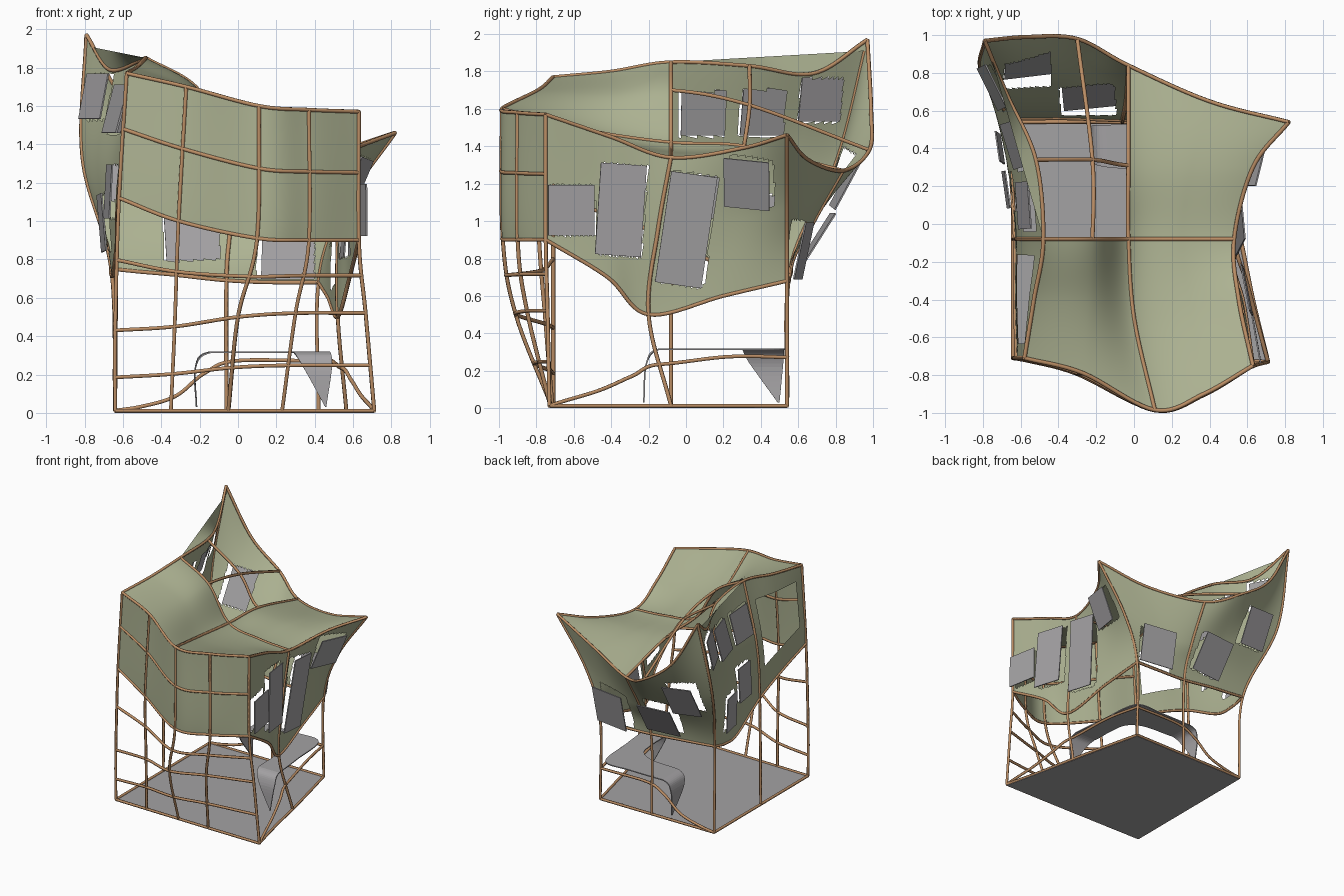
import bpy, math
from mathutils import Vector, Matrix

if "Cube" in bpy.data.objects:
    bpy.data.objects.remove(bpy.data.objects["Cube"])

def material(name, col):
    m = bpy.data.materials.new(name)
    m.diffuse_color = (*col, 1)
    m.use_nodes = True
    m.node_tree.nodes["Principled BSDF"].inputs["Base Color"].default_value = m.diffuse_color
    return m

OLIVE = material("olive fabric", (0.42, 0.45, 0.29))
GREY = material("grey panel", (0.37, 0.36, 0.37))
COPPER = material("copper tube", (0.50, 0.27, 0.13))

def mesh_object(name, verts, faces, mat, smooth=False):
    me = bpy.data.meshes.new(name)
    me.from_pydata([tuple(v) for v in verts], [], faces)
    me.materials.append(mat)
    me.update()
    for p in me.polygons:
        p.use_smooth = smooth
    ob = bpy.data.objects.new(name, me)
    bpy.context.collection.objects.link(ob)
    return ob

def spline(pts, t):
    """Smooth curve through all points; t counts points."""
    n = len(pts) - 1
    i = min(max(int(t), 0), n - 1)
    f = t - i
    p1, p2 = pts[i], pts[i + 1]
    p0 = pts[i - 1] if i > 0 else 2 * p1 - p2
    p3 = pts[i + 2] if i + 2 <= n else 2 * p2 - p1
    return 0.5 * (2 * p1 + (p2 - p0) * f + (2 * p0 - 5 * p1 + 4 * p2 - p3) * f * f
                  + (3 * p1 - p0 - 3 * p2 + p3) * f ** 3)

def surface(rows):
    rows = [[Vector(p) for p in r] for r in rows]
    return lambda u, v: spline([spline(r, u) for r in rows], v)

def fabric(name, S, nu, v0, v1, skip=lambda u, v: False, k=28):
    """Cloth sheet on a surface, leaving out faces where skip(u, v) is true."""
    w, nv = nu * k + 1, (v1 - v0) * k
    verts = [S(i / k, v0 + j / k) for j in range(nv + 1) for i in range(w)]
    faces = [(j * w + i, j * w + i + 1, (j + 1) * w + i + 1, (j + 1) * w + i)
             for j in range(nv) for i in range(w - 1)
             if not skip((i + .5) / k, v0 + (j + .5) / k)]
    return mesh_object(name, verts, faces, OLIVE, True)

def tubes(name, lines, radius=0.011):
    cu = bpy.data.curves.new(name, 'CURVE')
    cu.dimensions = '3D'
    cu.bevel_depth, cu.bevel_resolution, cu.use_fill_caps = radius, 1, True
    cu.materials.append(COPPER)
    for pts in lines:
        sp = cu.splines.new('POLY')
        sp.points.add(len(pts) - 1)
        for q, p in zip(sp.points, pts):
            q.co = (*p, 1)
        sp.use_smooth = True
    ob = bpy.data.objects.new(name, cu)
    bpy.context.collection.objects.link(ob)

def line(S, a, b, n=40):
    return [S(a[0] + (b[0] - a[0]) * i / n, a[1] + (b[1] - a[1]) * i / n) for i in range(n + 1)]

def freeline(S, pts, n=50):
    pts = [Vector((*p, 0)) for p in pts]
    path = [spline(pts, (len(pts) - 1) * i / n) for i in range(n + 1)]
    return [S(max(p.x, 0), max(p.y, 0)) for p in path]

def window_frame(S, nu, axis, along, z, tilt):
    """Middle point, sideways, upward and outward directions of a window on a wall."""
    grid = [(i / 12, 1 + j / 12) for i in range(nu * 12 + 1) for j in range(25)]
    u, v = min(grid, key=lambda g: (S(*g)[axis] - along) ** 2 + (S(*g).z - z) ** 2)
    u, v = min(max(u, .1), nu - .1), min(max(v, 1.1), 2.9)
    mid, e = S(u, v), 0.1
    n = (S(u + e, v) - S(u - e, v)).cross(S(u, v + e) - S(u, v - e)).normalized()
    if n.x * mid.x + n.y * mid.y < 0:
        n = -n
    side = Vector((0, 0, 1)).cross(n).normalized()
    rot = Matrix.Rotation(math.radians(tilt), 3, n)
    return mid, rot @ side, rot @ n.cross(side), n

def wall(name, S, nu, axis, windows, out, extra=lambda u, v: False):
    """Fabric wall with openings and flat panes standing off in front of them."""
    frames = []
    for i, (along, z, w, h, tilt) in enumerate(windows):
        mid, a, b, n = window_frame(S, nu, axis, along, z, tilt)
        frames.append((mid, a, b, w / 2, h / 2))
        c, da, db = mid + n * out - a * 0.015, a * w / 2, b * h / 2
        pane = mesh_object(f"{name}_window_panel_{i + 1}", [c - da - db, c + da - db, c + da + db, c - da + db],
                           [(0, 1, 2, 3)], GREY)
        pane.modifiers.new("thickness", 'SOLIDIFY').thickness = 0.008

    def skip(u, v):
        p = S(u, v)
        return extra(u, v) or any((p - m).length < .5 and abs((p - m).dot(a)) < w and abs((p - m).dot(b)) < h
                                  for m, a, b, w, h in frames)
    fabric(name + "_wall", S, nu, 1, 3, skip)

G = 0.012  # floor tube height
# corner posts: floor, hem, middle, top
FL = [(-.64, -.71, G), (-.62, -.71, 1.12), (-.60, -.71, 1.45), (-.58, -.71, 1.77)]
FR = [(.71, -.73, G), (.63, -.75, .90), (.63, -.75, 1.25), (.63, -.75, 1.57)]
BL = [(-.64, .54, G), (-.66, .56, .75), (-.81, .81, 1.33), (-.79, .97, 1.97)]
BR = [(.42, .54, G), (.42, .54, .68), (.55, .54, 1.07), (.82, .54, 1.46)]
# shared roof edges
FRONT_TOP = [FL[3], (-.27, -.79, 1.70), (.11, -.985, 1.60), (.37, -.90, 1.58), FR[3]]
LEFT_TOP = [FL[3], (-.53, -.40, 1.80), (-.48, -.08, 1.85), (-.52, .34, 1.83), (-.67, .68, 1.79), BL[3]]
RIGHT_TOP = [FR[3], (.555, -.40, 1.45), (.53, -.08, 1.34), (.63, .30, 1.39), BR[3]]
BACK_TOP = [BL[3], (-.57, .99, 1.59), (-.30, .98, 1.38), (-.03, .84, 1.27), (.40, .65, 1.33), BR[3]]

front = surface([
    [FL[0], (-.35, -.715, G), (-.05, -.72, G), (.23, -.725, G), FR[0]],
    [(-.64, -.71, .43), (-.33, -.75, .45), (.0, -.91, .50), (.30, -.85, .52), (.665, -.74, .52)],
    [FL[1], (-.31, -.79, 1.0), (.10, -.98, .91), (.37, -.90, .90), FR[1]],
    FRONT_TOP])
left = surface([
    [FL[0], (-.64, -.40, G), (-.64, -.08, G), (-.64, .27, G), (-.64, .42, G), BL[0]],
    [FL[1], (-.63, -.40, 1.03), (-.63, -.08, .90), (-.65, .25, .73), (-.66, .42, .72), BL[1]],
    [FL[2], (-.60, -.40, 1.40), (-.60, -.08, 1.35), (-.66, .30, 1.25), (-.73, .58, 1.28), BL[2]],
    LEFT_TOP])
right = surface([
    [FR[0], (.63, -.40, G), (.565, -.08, G), (.49, .25, G), BR[0]],
    [FR[1], (.58, -.42, .70), (.52, -.20, .50), (.47, .20, .60), BR[1]],
    [FR[2], (.56, -.41, 1.10), (.52, -.15, .95), (.50, .25, 1.0), BR[2]],
    RIGHT_TOP])
back = surface([
    [BL[0], (-.50, .54, G), (-.33, .54, G), (-.06, .54, G), (.18, .54, G), BR[0]],
    [BL[1], (-.51, .56, .735), (-.34, .56, .72), (-.06, .55, .69), (.18, .55, .68), BR[1]],
    [BL[2], (-.56, .76, 1.17), (-.33, .72, 1.07), (-.04, .67, .97), (.25, .60, .98), BR[2]],
    BACK_TOP])
roof = surface([
    FRONT_TOP,
    [LEFT_TOP[1], (-.24, -.42, 1.68), (.0, -.50, 1.48), (.30, -.45, 1.43), RIGHT_TOP[1]],
    [LEFT_TOP[2], (-.22, -.08, 1.70), (-.03, -.08, 1.42), (.25, -.08, 1.36), RIGHT_TOP[2]],
    [LEFT_TOP[3], (-.22, .34, 1.62), (-.03, .31, 1.40), (.30, .30, 1.36), RIGHT_TOP[3]],
    [BACK_TOP[0]] + BACK_TOP[2:]])

# fabric walls; windows are (position along wall, z, width, height, tilt)
wall("right", right, 4, 1, [(-.62, 1.06, .25, .27, 0), (-.34, 1.05, .25, .49, -4),
                            (.0, .94, .25, .60, -8), (.34, 1.21, .25, .28, -6)], .05)
wall("left", left, 5, 1, [(.085, 1.575, .25, .25, 0), (.40, 1.59, .25, .26, 0), (.715, 1.64, .25, .24, 0),
                          (.16, 1.17, .20, .28, 0), (.40, 1.0, .16, .30, 4)], .03,
     lambda u, v: .25 < u < 1.75 and 1.4 < v < 2.65)  # large open window at the front
wall("back", back, 5, 0, [(.26, .85, .30, .31, 0), (-.255, .94, .29, .32, 0), (-.56, 1.25, .25, .31, 6)], .07)
fabric("front_wall", front, 4, 2, 3)

# roof, open at the back left
fabric("roof", roof, 4, 0, 4, lambda u, v: u < 2 and v > 2, 20)

# flap above the sagging left edge
a, b, n = Vector((-.48, -.08, 1.85)), Vector((-.78, .965, 1.91)), 30
edge = [left(2 + 3 * i / n, 3) for i in range(n + 1)]
chord = [a.lerp(b, i / n) for i in range(n + 1)]
mesh_object("upper_left_flap", edge + chord,
            [(i, i + 1, n + 2 + i, n + 1 + i) for i in range(n)], OLIVE, True)

# tube frame
tubes("front_frame", [line(front, (0, v), (4, v)) for v in (0, .45, 1, 1.55, 2, 2.55, 3)]
      + [line(front, (u, 0), (u, 3)) for u in range(5)])
tubes("left_frame", [line(left, (0, v), (5, v), 60) for v in (0, 1, 3)]
      + [line(left, (u, 0), (u, 3)) for u in (2, 5)])
tubes("right_frame", [line(right, (0, v), (4, v)) for v in (0, 1, 3)]
      + [line(right, (u, 0), (u, 3)) for u in (2, 4)]
      + [freeline(right, [(0, 0), (.8, .11), (1.4, .26), (2, .45), (3, .43), (4, .37)])])
tubes("back_frame", [line(back, (0, v), (5, v), 60) for v in (0, 1, 3)] + [line(back, (3, 0), (3, 3))]
      + [freeline(back, [(0, 0), (1, .03), (2, .1), (2.6, .27), (3.2, .36), (5, .37)])])
tubes("roof_frame", [line(roof, (2, 0), (2, 4)), line(roof, (0, 2), (4, 2)),
                     line(roof, (1, 2), (1, 4)), line(roof, (0, 3), (2, 3))])

# floor slab
corners = [FL[0], FR[0], BR[0], BL[0]]
mesh_object("floor", [(x, y, z) for z in (0, G) for x, y, _ in corners],
            [(3, 2, 1, 0), (4, 5, 6, 7)] + [(i, (i + 1) % 4, 4 + (i + 1) % 4, 4 + i) for i in range(4)], GREY)

# corner bench: a strip bent down to a point at both ends
H = 0.32
outer = [Vector(p) for p in [(-.22, .50, .03), (-.225, .52, .24), (-.15, .525, H), (.15, .525, H), (.40, .50, H),
                             (.45, .15, H), (.48, -.14, H), (.49, -.215, .24), (.46, -.23, .03)]]
inner = [Vector(p) for p in [(-.22, .49, .03), (-.225, .34, .24), (-.14, .30, H), (.12, .28, H), (.25, .20, H),
                             (.28, .06, H), (.29, -.14, H), (.34, -.215, .24), (.455, -.23, .03)]]
n = 64
strip = [spline(side, 8 * i / n) for side in (outer, inner) for i in range(n + 1)]
for p in strip:
    p.z = min(p.z, H)
bench = mesh_object("bench", strip, [(i, n + 1 + i, n + 2 + i, i + 1) for i in range(n)], GREY)
bench.modifiers.new("thickness", 'SOLIDIFY').thickness = 0.008
